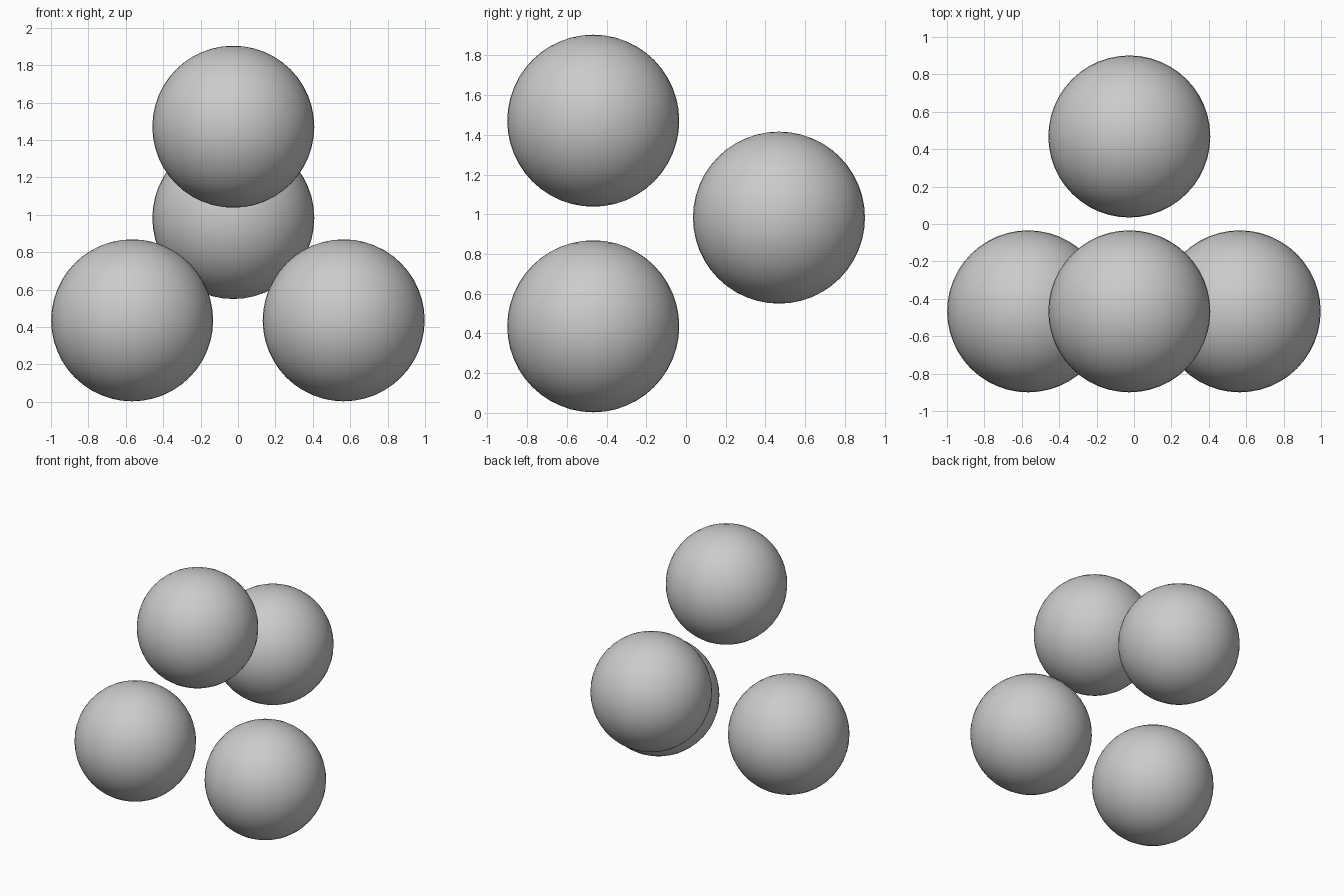
import bpy

if "Cube" in bpy.data.objects:
    bpy.data.objects.remove(bpy.data.objects["Cube"])

RADIUS = 0.433


def ball(name, location):
    bpy.ops.mesh.primitive_uv_sphere_add(
        segments=48, ring_count=24, radius=RADIUS, location=location)
    obj = bpy.context.object
    obj.name = name
    bpy.ops.object.shade_smooth()
    return obj


# Four separate equal balls: two low in front, one high in front, one at the back
ball("lower_left_ball", (-0.566, -0.467, 0.436))
ball("lower_right_ball", (0.565, -0.467, 0.436))
ball("upper_ball", (-0.025, -0.467, 1.471))
ball("back_ball", (-0.025, 0.468, 0.983))
